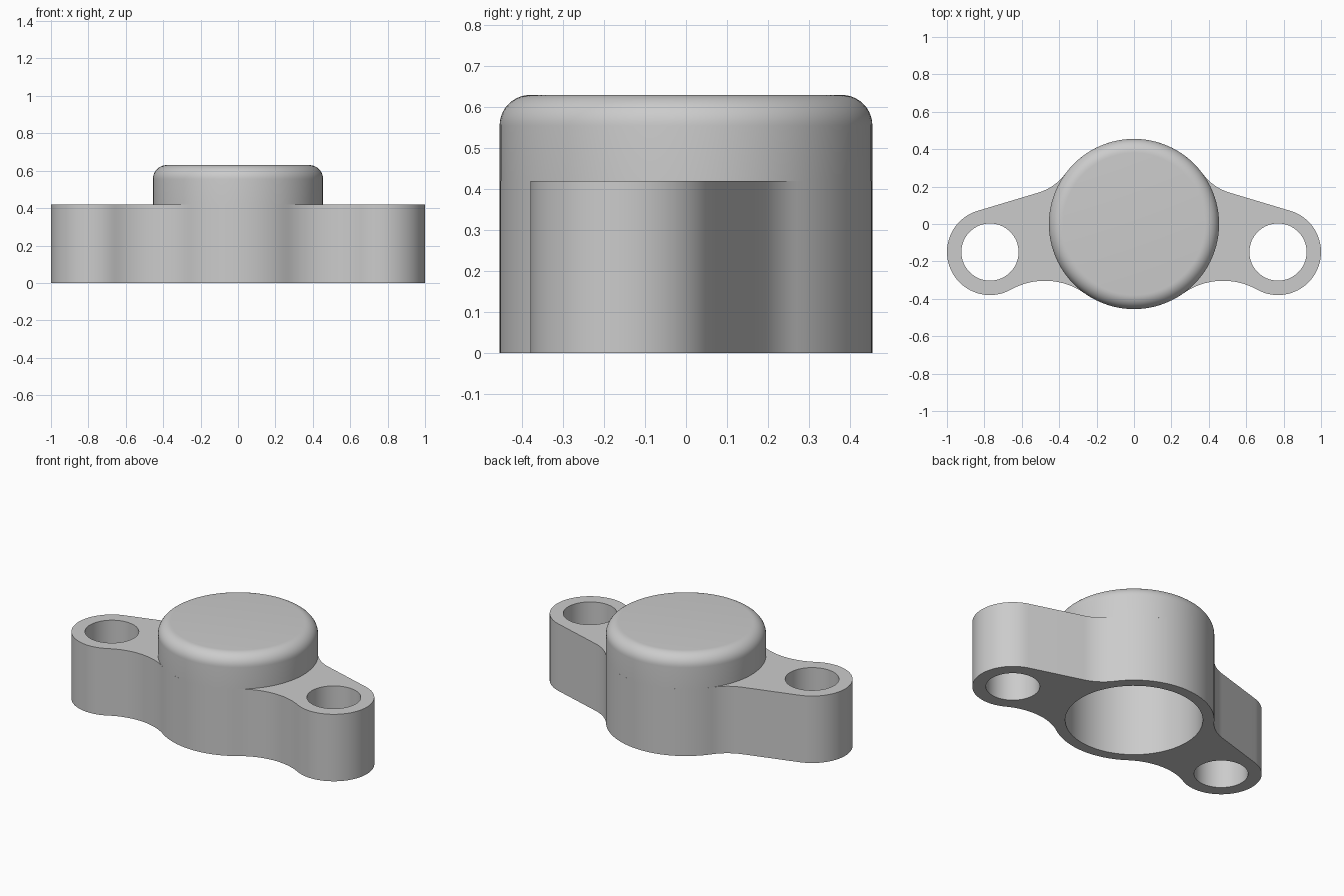
import bpy
import bmesh
from math import atan2, cos, sin, sqrt, pi, radians
from mathutils import Vector

cube = bpy.data.objects.get("Cube")
if cube:
    bpy.data.objects.remove(cube, do_unlink=True)

BODY_R, BORE_R, BODY_H, CEILING, ROUND = 0.455, 0.39, 0.63, 0.55, 0.075
FLANGE_H = 0.42
LUG, LUG_R, HOLE_R = Vector((0.77, -0.15)), 0.23, 0.153
FRONT_FILLET, BACK_FILLET = 0.37, 0.28
BACK_ANGLE = radians(73.3)  # direction the straight back edge faces

grey = bpy.data.materials.new("light_grey")
grey.use_nodes = True
grey.diffuse_color = (0.6, 0.6, 0.6, 1)
grey.node_tree.nodes["Principled BSDF"].inputs["Base Color"].default_value = grey.diffuse_color


def arc(centre, radius, start, end, steps):
    angles = [start + (end - start) * i / steps for i in range(steps + 1)]
    return [Vector((centre[0] + radius * cos(a), centre[1] + radius * sin(a))) for a in angles]


def angle(v):
    return atan2(v.y, v.x)


def finish(bm, name):
    bmesh.ops.remove_doubles(bm, verts=bm.verts[:], dist=0.0001)
    bmesh.ops.recalc_face_normals(bm, faces=bm.faces[:])
    mesh = bpy.data.meshes.new(name)
    bm.to_mesh(mesh)
    bm.free()
    mesh.materials.append(grey)
    obj = bpy.data.objects.new(name, mesh)
    bpy.context.collection.objects.link(obj)
    bpy.ops.object.select_all(action="DESELECT")
    obj.select_set(True)
    bpy.context.view_layer.objects.active = obj
    bpy.ops.object.shade_smooth_by_angle(angle=radians(30))
    return obj


def fillet_centres():
    # front fillet touches the body and lug circles
    d1, d2 = BODY_R + FRONT_FILLET, LUG_R + FRONT_FILLET
    e = LUG.normalized()
    a = (d1 * d1 - d2 * d2 + LUG.length_squared) / (2 * LUG.length)
    front = e * a + Vector((e.y, -e.x)) * sqrt(d1 * d1 - a * a)
    # back fillet touches the body circle and the straight edge
    n = Vector((cos(BACK_ANGLE), sin(BACK_ANGLE)))
    d = n.dot(LUG) + LUG_R + BACK_FILLET
    back = n * d + Vector((n.y, -n.x)) * sqrt((BODY_R + BACK_FILLET) ** 2 - d * d)
    return front, back


# Flange: mirrored outline with two bolt holes and the bore, extruded
front, back = fillet_centres()
half = (arc((0, 0), BODY_R, -pi / 2, angle(front), 12)
        + arc(front, FRONT_FILLET, angle(-front), angle(LUG - front), 16)[1:]
        + arc(LUG, LUG_R, angle(front - LUG), BACK_ANGLE, 40)[1:]
        + arc(back, BACK_FILLET, BACK_ANGLE - pi, angle(-back), 12)
        + arc((0, 0), BODY_R, angle(back), pi / 2, 18)[1:])
outline = half + [Vector((-p.x, p.y)) for p in reversed(half[1:-1])]
loops = [outline, arc((0, 0), BORE_R, 0, 2 * pi, 96)[:-1]]
for side in (-1, 1):
    loops.append(arc((side * LUG.x, LUG.y), HOLE_R, 0, 2 * pi, 64)[:-1])

bm = bmesh.new()
for points in loops:
    verts = [bm.verts.new((p.x, p.y, 0)) for p in points]
    for i, v in enumerate(verts):
        bm.edges.new((v, verts[i - 1]))
bmesh.ops.triangle_fill(bm, use_beauty=True, edges=bm.edges[:], normal=(0, 0, -1))
extruded = bmesh.ops.extrude_face_region(bm, geom=bm.faces[:], use_keep_orig=True)
top_verts = [g for g in extruded["geom"] if isinstance(g, bmesh.types.BMVert)]
bmesh.ops.translate(bm, verts=top_verts, vec=(0, 0, FLANGE_H))
finish(bm, "mounting_flange")

# Cap: turned profile with a rounded rim and a blind bore
profile = [Vector((0, CEILING)), Vector((BORE_R, CEILING)),
           Vector((BORE_R, FLANGE_H)), Vector((BODY_R, FLANGE_H))]
profile += arc((BODY_R - ROUND, BODY_H - ROUND), ROUND, 0, pi / 2, 10)
profile.append(Vector((0, BODY_H)))
bm = bmesh.new()
verts = [bm.verts.new((p.x, 0, p.y)) for p in profile]
edges = [bm.edges.new(pair) for pair in zip(verts, verts[1:])]
bmesh.ops.spin(bm, geom=verts + edges, cent=(0, 0, 0), axis=(0, 0, 1),
               angle=2 * pi, steps=96, use_merge=False)
finish(bm, "round_cap")
